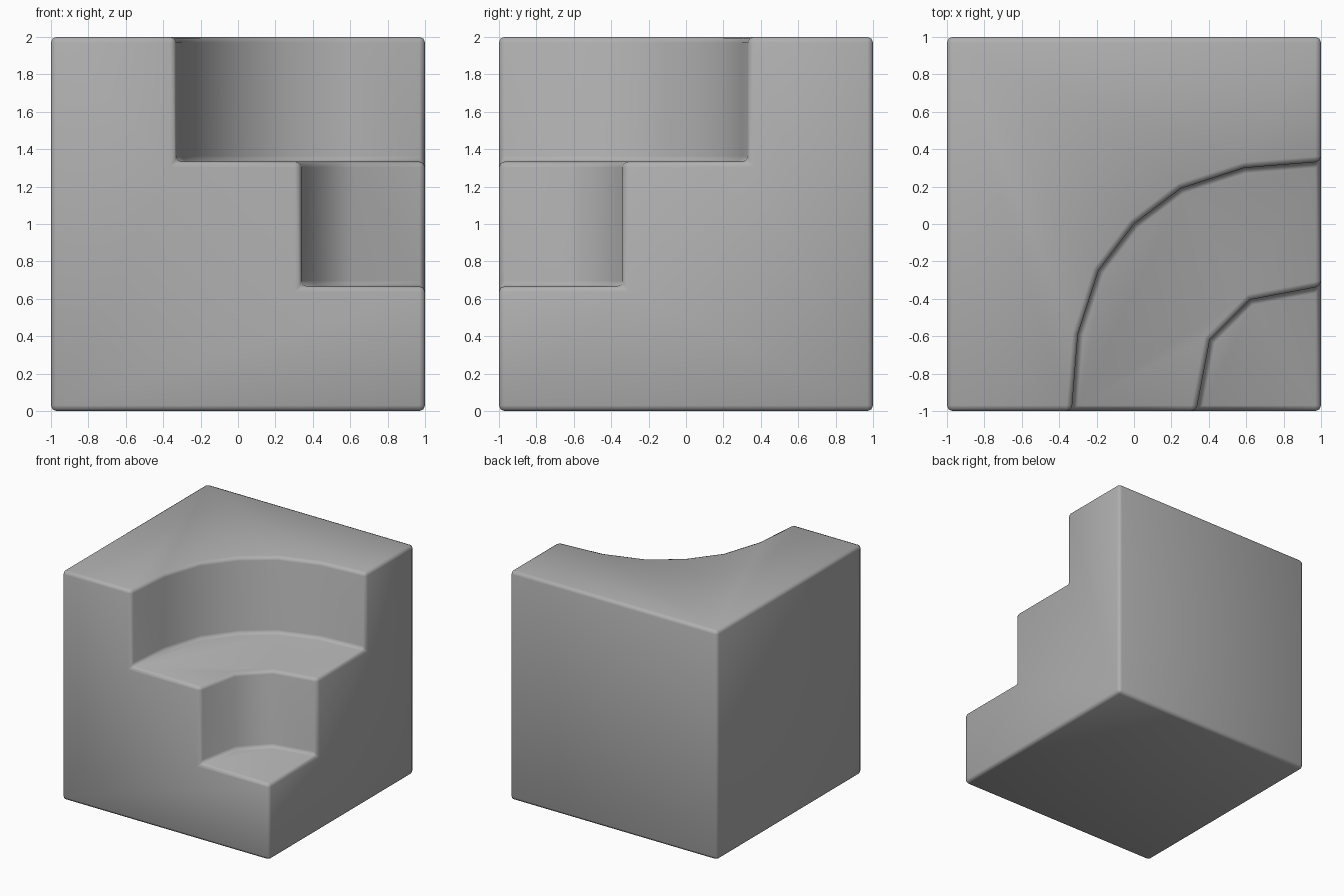
import bpy, bmesh, math

if "Cube" in bpy.data.objects:
    bpy.data.objects.remove(bpy.data.objects["Cube"])


def prism(name, outline, z0, z1):
    """Solid prism from a plan outline between two heights."""
    bm = bmesh.new()
    face = bm.faces.new([bm.verts.new((x, y, z0)) for x, y in outline])
    ext = bmesh.ops.extrude_face_region(bm, geom=[face])
    for v in ext["geom"]:
        if isinstance(v, bmesh.types.BMVert):
            v.co.z = z1
    bmesh.ops.recalc_face_normals(bm, faces=bm.faces[:])
    mesh = bpy.data.meshes.new(name)
    bm.to_mesh(mesh)
    bm.free()
    ob = bpy.data.objects.new(name, mesh)
    bpy.context.collection.objects.link(ob)
    return ob


# Solid block in mid grey
block = prism("corner_stairs", [(-1, -1), (1, -1), (1, 1), (-1, 1)], 0, 2)
grey = bpy.data.materials.new("mid_grey")
grey.diffuse_color = (0.43, 0.43, 0.43, 1)
grey.use_nodes = True
grey.node_tree.nodes["Principled BSDF"].inputs["Base Color"].default_value = grey.diffuse_color
block.data.materials.append(grey)

# Curved step cut-outs: half of each arc, mirrored across the diagonal
half_arcs = [
    ("upper_step_cutter", [(-0.333, -1), (-0.30, -0.59), (-0.19, -0.25), (0, 0)], 4 / 3),
    ("lower_step_cutter", [(0.333, -1), (0.405, -0.62)], 2 / 3),
]
for name, half, floor in half_arcs:
    mirrored = [(-y, -x) for x, y in reversed(half)]
    arc = half + [p for p in mirrored if p != half[-1]]
    x0 = half[0][0]
    outline = [(x0, -1.3)] + arc + [(1.3, -x0), (1.3, -1.3)]
    cutter = prism(name, outline, floor, 2.3)
    cutter.data.materials.append(grey)
    cutter.hide_render = True
    cutter.hide_set(True)
    cut = block.modifiers.new(name, "BOOLEAN")
    cut.operation = "DIFFERENCE"
    cut.solver = "EXACT"
    cut.object = cutter

# Softened edges, leaving the facets of the arcs smooth-shaded
bevel = block.modifiers.new("soft_edges", "BEVEL")
bevel.width = 0.03
bevel.segments = 2
bevel.limit_method = "ANGLE"
bevel.angle_limit = math.radians(50)
bpy.context.view_layer.objects.active = block
block.select_set(True)
for m in [m.name for m in block.modifiers]:
    bpy.ops.object.modifier_apply(modifier=m)
bpy.ops.object.shade_smooth()

# Remove the cutters
for name, _, _ in half_arcs:
    bpy.data.objects.remove(bpy.data.objects[name])
